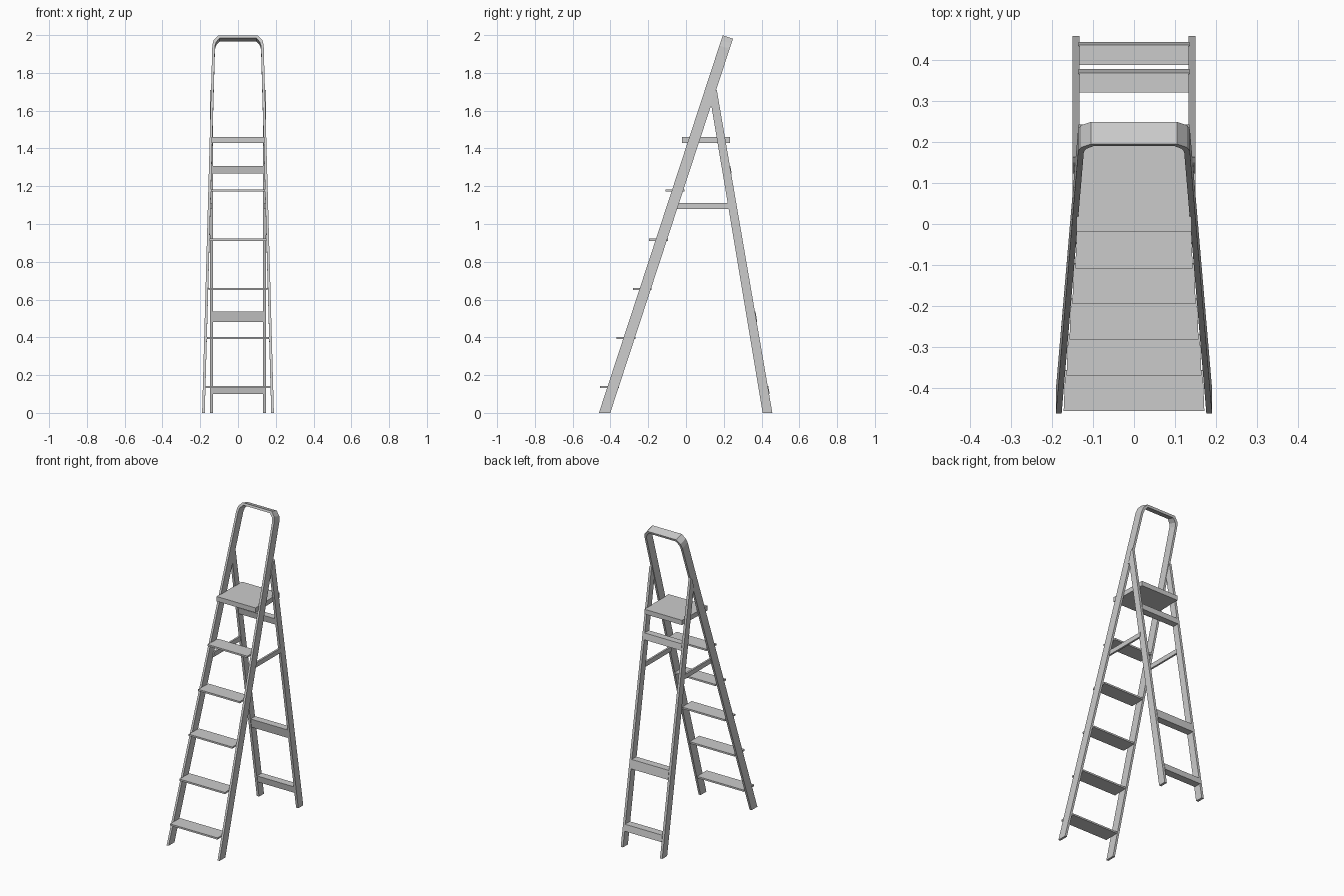
import bpy

if "Cube" in bpy.data.objects:
    bpy.data.objects.remove(bpy.data.objects["Cube"])


def add_mesh(name, verts, faces):
    me = bpy.data.meshes.new(name)
    me.from_pydata(verts, [], faces)
    me.update()
    ob = bpy.data.objects.new(name, me)
    bpy.context.collection.objects.link(ob)
    return ob


def prism(name, a, b):
    """Solid between two matching loops of points."""
    n = len(a)
    faces = [tuple(reversed(range(n))), tuple(range(n, 2 * n))]
    faces += [(i, (i + 1) % n, n + (i + 1) % n, n + i) for i in range(n)]
    return add_mesh(name, a + b, faces)


def side_prism(name, profile, x0, x1):
    """Extrude a (y, z) profile across x."""
    return prism(name, [(x0, y, z) for y, z in profile],
                 [(x1, y, z) for y, z in profile])


def rail_y(z):
    return -0.461 + 0.328 * z


def rail_inner_x(z):
    return 0.175 - 0.0272 * z


# Front frame: two leaning rails joined by a bent handle at the top
outer = [(0.19, 0), (0.136, 1.945), (0.129, 1.973), (0.104, 1.999)]
inner = [(0.176, 0), (0.122, 1.941), (0.116, 1.963), (0.097, 1.985)]
outer += [(-x, z) for x, z in reversed(outer)]
inner += [(-x, z) for x, z in reversed(inner)]
verts = []
for ox, iz in zip(outer, inner):
    for x, z in (ox, iz):
        dy, dz = (0.06, 0) if z == 0 else (0.054, -0.0178)
        verts += [(x, rail_y(z), z), (x, rail_y(z) + dy, z + dz)]
faces = [(0, 2, 3, 1)]
for i in range(len(outer) - 1):
    a, b = 4 * i, 4 * i + 4
    for p, q in ((0, 1), (1, 3), (3, 2), (2, 0)):
        faces.append((a + p, a + q, b + q, b + p))
e = 4 * (len(outer) - 1)
faces.append((e, e + 1, e + 3, e + 2))
add_mesh("front_frame", verts, faces)

# Five thin treads, tapered to follow the rails
for i in range(5):
    top = 0.142 + 0.26 * i
    y = -0.455 + 0.0868 * i
    w = rail_inner_x(top)
    loop = [(-w, y), (w, y), (w - 0.004, y + 0.1), (-w + 0.004, y + 0.1)]
    prism(f"tread_{i + 1}", [(px, py, top - 0.011) for px, py in loop],
          [(px, py, top) for px, py in loop])

# Top platform
loop = [(-0.14, -0.02), (0.14, -0.02), (0.135, 0.234), (-0.135, 0.234)]
prism("platform", [(x, y, 1.43) for x, y in loop],
      [(x, y, 1.461) for x, y in loop])


def leg_back(z):
    return 0.457 - 0.172 * z


def leg_front(z):
    return 0.406 - 0.167 * z


# Rear legs and the folding braces on both sides
leg = [(leg_front(0), 0), (leg_back(0), 0), (leg_back(1.71), 1.71),
       (0.150, 1.70), (0.123, 1.62), (leg_front(1.62), 1.62)]
brace = [(-0.055, 1.08), (0.235, 1.08), (0.235, 1.11), (-0.045, 1.11)]
for s, side in ((-1, "left"), (1, "right")):
    side_prism(f"rear_leg_{side}", leg, s * 0.133, s * 0.149)
    side_prism(f"brace_{side}", brace, s * 0.138, s * 0.15)

# Rear cross bars, slanted with the legs
for i, (z0, z1) in enumerate([(0.10, 0.142), (0.48, 0.537), (1.267, 1.308)]):
    bar = [(leg_front(z0) + 0.004, z0), (leg_back(z0) + 0.003, z0),
           (leg_back(z1) + 0.003, z1), (leg_front(z1) + 0.004, z1)]
    side_prism(f"rear_bar_{i + 1}", bar, -0.135, 0.135)

# Consistent outward normals
import bmesh
for ob in bpy.context.collection.objects:
    bm = bmesh.new()
    bm.from_mesh(ob.data)
    bmesh.ops.recalc_face_normals(bm, faces=bm.faces)
    bm.to_mesh(ob.data)
    bm.free()
